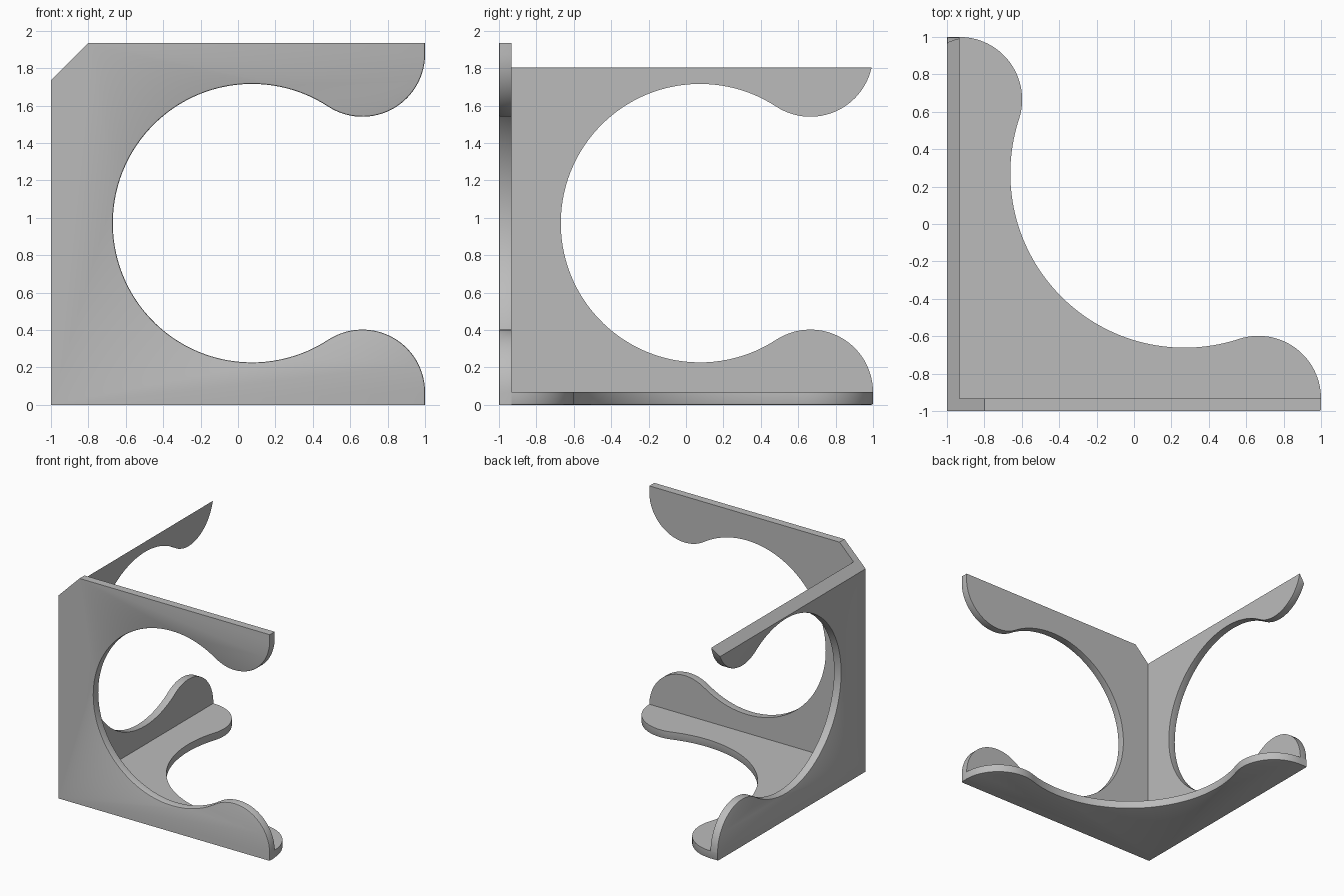
import bpy, bmesh, math
from mathutils import Vector

cube = bpy.data.objects.get("Cube")
if cube:
    bpy.data.objects.remove(cube, do_unlink=True)

T = 0.067        # plate thickness
LOBE = 0.335     # radius of the rounded arm tips
TOP = 1.935      # overall height
ROUND = 0.008    # softened outer rim

grey = bpy.data.materials.new("plain grey")
grey.use_nodes = True
grey.diffuse_color = (0.5, 0.5, 0.5, 1)
grey.node_tree.nodes["Principled BSDF"].inputs["Base Color"].default_value = (0.5, 0.5, 0.5, 1)


def arc(centre, radius, start, end, steps):
    return [centre + radius * Vector((math.cos(a), math.sin(a)))
            for a in (start + (end - start) * i / steps for i in range(steps + 1))]


def heading(a, b):
    return math.atan2(b.y - a.y, b.x - a.x)


def scooped_edge(tip_a, tip_b, hub, last_angle):
    """Rounded tip, large tangent scoop around hub, rounded tip."""
    scoop = (hub - tip_a).length - LOBE
    start, end = heading(hub, tip_a), heading(hub, tip_b)
    if end > start:
        end -= math.tau          # sweep past the corner side
    first = arc(tip_a, LOBE, 0, heading(tip_a, hub), 28)
    middle = arc(hub, scoop, start, end, 80)
    last = arc(tip_b, LOBE, heading(tip_b, hub), last_angle, 28)
    return first + middle[1:-1] + last


def plate(name, curve, corners, place, chamfer=False):
    """Extrude an outline; the curved rim of its outer face is softened."""
    outline = curve + corners
    n = len(outline)
    bm = bmesh.new()
    outer = [bm.verts.new(place(p[0], p[1], 0)) for p in outline]
    inner = [bm.verts.new(place(p[0], p[1], T)) for p in outline]
    bm.faces.new(outer)
    bm.faces.new(inner[::-1])
    for i in range(n):
        j = (i + 1) % n
        bm.faces.new((outer[i], inner[i], inner[j], outer[j]))
    bmesh.ops.recalc_face_normals(bm, faces=bm.faces)
    rim = [bm.edges.get((outer[i], outer[i + 1])) for i in range(len(curve) - 1)]
    bmesh.ops.bevel(bm, geom=rim, offset=ROUND, segments=2, profile=0.5,
                    affect='EDGES', clamp_overlap=False)
    if chamfer:
        # slanted cut along the upper left corner
        cut = bmesh.ops.bisect_plane(
            bm, geom=bm.verts[:] + bm.edges[:] + bm.faces[:],
            plane_co=(-1, 0, TOP - 0.2), plane_no=(-1, 0, 1), clear_outer=True)
        edges = [e for e in cut["geom_cut"] if isinstance(e, bmesh.types.BMEdge)]
        bmesh.ops.holes_fill(bm, edges=edges, sides=0)
    bmesh.ops.recalc_face_normals(bm, faces=bm.faces)
    mesh = bpy.data.meshes.new(name)
    bm.to_mesh(mesh)
    bm.free()
    mesh.materials.append(grey)
    obj = bpy.data.objects.new(name, mesh)
    bpy.context.collection.objects.link(obj)
    return obj


# Shared edge of the two upright plates
tip = 1 - LOBE
low, high = Vector((tip, T)), Vector((tip, TOP - 0.06))
upright = scooped_edge(low, high, Vector((0.075, (low.y + high.y) / 2)), 0)
top_end = Vector((1, TOP))

front = plate("front_plate", [Vector((1, 0))] + upright + [top_end],
              [Vector((-1, TOP)), Vector((-1, 0))],
              lambda u, v, w: (u, w - 1, v), chamfer=True)

side = plate("side_plate", upright + [top_end],
             [Vector((T - 1, TOP)), Vector((T - 1, T))],
             lambda u, v, w: (w - 1, u, v), chamfer=True)

# Base plate, symmetric about its diagonal
base_edge = scooped_edge(Vector((tip, T - 1)), Vector((T - 1, tip)),
                         Vector((0.27, 0.27)), math.pi / 2)
base = plate("base_plate", base_edge + [Vector((-1, 1))], [Vector((-1, T - 1))],
             lambda u, v, w: (u, v, w))

# Smooth the curved walls, keep the plate edges sharp
bpy.ops.object.select_all(action='DESELECT')
for obj in (front, side, base):
    obj.select_set(True)
bpy.context.view_layer.objects.active = front
bpy.ops.object.shade_smooth_by_angle(angle=math.radians(35))
